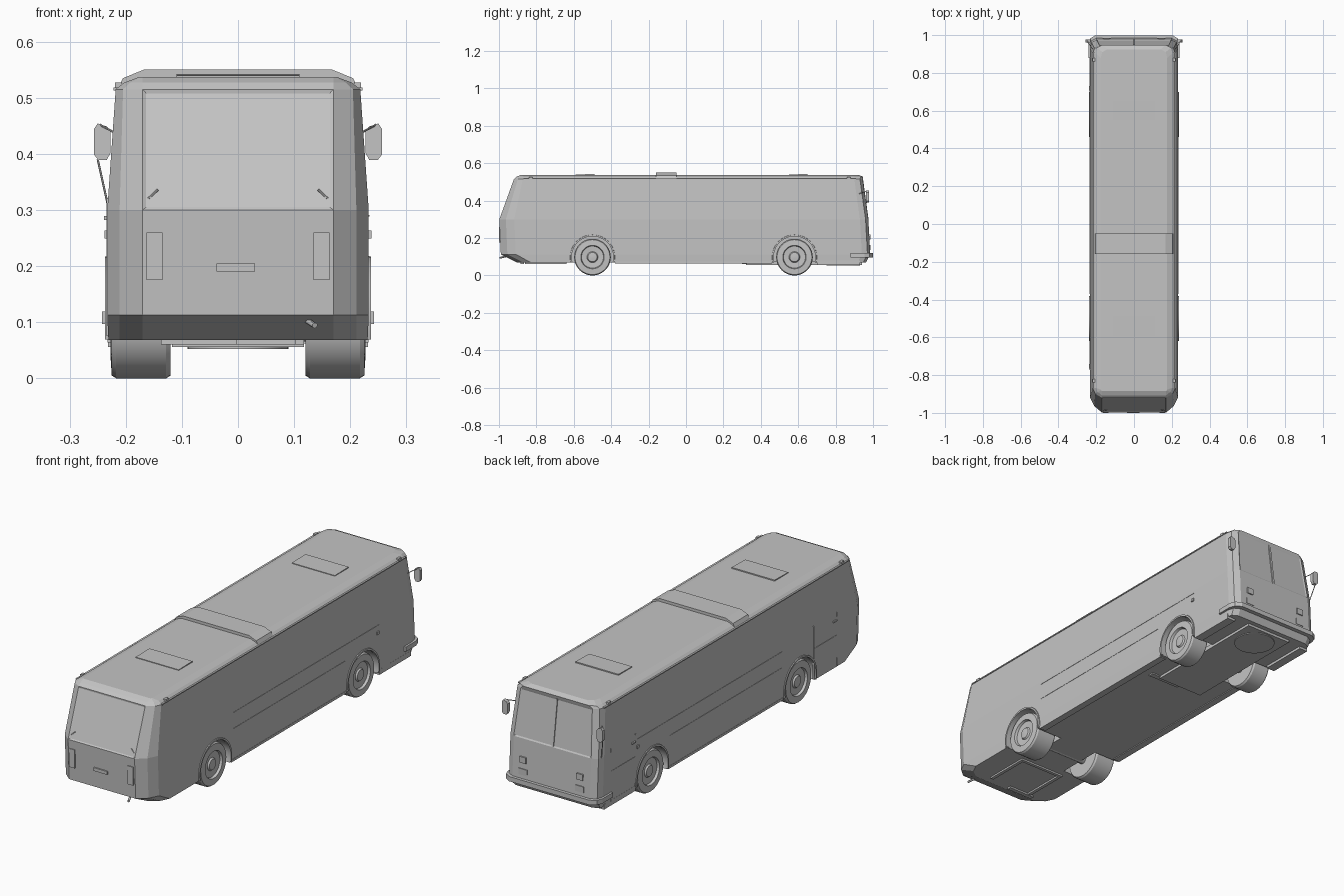
import bpy, bmesh, math
from mathutils import Matrix, Vector

if "Cube" in bpy.data.objects:
    bpy.data.objects.remove(bpy.data.objects["Cube"])

grey = bpy.data.materials.new("plain_grey")
grey.use_nodes = True
COLOUR = (0.55, 0.55, 0.55, 1)
grey.diffuse_color = COLOUR
grey.node_tree.nodes["Principled BSDF"].inputs["Base Color"].default_value = COLOUR


def finish(name, bm, smooth=False):
    bmesh.ops.recalc_face_normals(bm, faces=bm.faces)
    mesh = bpy.data.meshes.new(name)
    bm.to_mesh(mesh)
    bm.free()
    mesh.materials.append(grey)
    ob = bpy.data.objects.new(name, mesh)
    bpy.context.collection.objects.link(ob)
    if smooth:
        bpy.ops.object.select_all(action="DESELECT")
        ob.select_set(True)
        bpy.context.view_layer.objects.active = ob
        bpy.ops.object.shade_smooth_by_angle(angle=math.radians(30))
    return ob


def loft(name, rings, closed=False, smooth=False):
    """Skin equal-length rings; cap the ends unless closed."""
    bm = bmesh.new()
    vs = [[bm.verts.new(p) for p in r] for r in rings]
    n = len(vs[0])
    pairs = list(zip(vs, vs[1:])) + ([(vs[-1], vs[0])] if closed else [])
    for a, b in pairs:
        for i in range(n):
            j = (i + 1) % n
            bm.faces.new((a[i], a[j], b[j], b[i]))
    if not closed:
        bm.faces.new(vs[0])
        bm.faces.new(vs[-1])
    return finish(name, bm, smooth)


def box(name, x, y, z, tilt=0):
    bm = bmesh.new()
    c = Vector((sum(x), sum(y), sum(z))) / 2
    size = (x[1] - x[0], y[1] - y[0], z[1] - z[0])
    m = Matrix.Translation(c) @ Matrix.Rotation(tilt, 4, "X") @ Matrix.Diagonal((*size, 1))
    bmesh.ops.create_cube(bm, size=1, matrix=m)
    return finish(name, bm)


def rod(name, a, b, r, sides=12):
    a, b = Vector(a), Vector(b)
    bm = bmesh.new()
    turn = (b - a).to_track_quat("Z", "Y").to_matrix().to_4x4()
    bmesh.ops.create_cone(bm, cap_ends=True, segments=sides, radius1=r, radius2=r,
                          depth=(b - a).length, matrix=Matrix.Translation((a + b) / 2) @ turn)
    return finish(name, bm, True)


def lathe(name, profile, y, z, sides=40):
    """Spin (radius, x) points about an axle along x."""
    rings = []
    for r, x in profile:
        angles = [2 * math.pi * i / sides for i in range(sides)]
        rings.append([(x, y + r * math.cos(t), z + r * math.sin(t)) for t in angles])
    return loft(name, rings, smooth=True)


# Body shell: stacked plan outlines with faceted rear and small front corners
def outline(z, w, back, front, c):
    half = [(0.17, back), (w - 0.022 * c, back + 0.035 * c), (w, back + 0.08 * c),
            (w, front - 0.045), (w - 0.008, front - 0.015), (w - 0.035, front)]
    return [(x, y, z) for x, y in half] + [(-x, y, z) for x, y in reversed(half)]


shell = [outline(0.068, 0.231, -0.90, 0.962, 0.9), outline(0.113, 0.233, -0.99, 0.985, 1),
         outline(0.30, 0.233, -0.998, 0.975, 1), outline(0.515, 0.218, -0.92, 0.945, 0.6),
         outline(0.527, 0.203, -0.907, 0.948, 0.5), outline(0.537, 0.176, -0.885, 0.925, 0.1)]
body = loft("body", shell)

# Recess the end windows
bm = bmesh.new()
bm.from_mesh(body.data)
panes = [f for f in bm.faces if abs(f.normal.y) > 0.85 and 0.38 < f.calc_center_median().z < 0.45
         and abs(f.calc_center_median().x) < 0.01]
bmesh.ops.inset_individual(bm, faces=panes, thickness=0.009, depth=-0.003)
bm.to_mesh(body.data)
bm.free()

# Wheel wells, wheels and arch trims
WHEELS = {"rear": (-0.50, 0.12), "front": (0.58, 0.135)}
R = 0.098
for end, (y, inner) in WHEELS.items():
    for s, side in ((1, "left"), (-1, "right")):
        cutter = rod("well_cutter", (s * 0.10, y, R), (s * 0.30, y, R), 0.113, 40)
        mod = body.modifiers.new("well", "BOOLEAN")
        mod.object, mod.operation, mod.solver = cutter, "DIFFERENCE", "EXACT"
        bpy.context.view_layer.objects.active = body
        bpy.ops.object.modifier_apply(modifier=mod.name)
        bpy.data.objects.remove(cutter)

        tyre = [(R * 0.6, inner), (R * 0.95, inner), (R, inner + 0.008), (R, 0.217),
                (R * 0.95, 0.225), (R * 0.64, 0.227), (R * 0.60, 0.216),
                (R * 0.3, 0.214), (R * 0.25, 0.221), (R * 0.05, 0.223)]
        lathe(f"{end}_{side}_wheel", [(r, s * x) for r, x in tyre], y, R)

        arch = []
        for i in range(25):
            t = math.radians(-14 + 208 * i / 24)
            arch.append([(s * x, y + r * math.cos(t), R + r * math.sin(t))
                         for r, x in ((0.111, 0.222), (0.111, 0.237), (0.119, 0.237), (0.122, 0.222))])
        loft(f"{end}_{side}_arch", arch, smooth=True)
    rod(f"{end}_axle", (-0.16, y, R - 0.01), (0.16, y, R - 0.01), 0.022)

# Roof pod with sloped shoulders, and two slightly open hatches
pod = [(-0.214, 0.517), (-0.205, 0.535), (-0.168, 0.55),
       (0.168, 0.55), (0.205, 0.535), (0.214, 0.517)]
loft("roof_pod", [[(x, y, z) for x, z in pod] for y in (-0.16, -0.05)])
for name, y in (("rear", -0.54), ("front", 0.60)):
    box(f"{name}_roof_hatch", (-0.11, 0.11), (y - 0.05, y + 0.05), (0.534, 0.541), 0.02)

# Gutters, marker lights, side seams and mirrors on both sides
for s, side in ((1, "left"), (-1, "right")):
    def span(a, b):
        return tuple(sorted((s * a, s * b)))

    box(f"{side}_gutter", span(0.212, 0.222), (-0.87, 0.91), (0.513, 0.518))
    for y in (-0.83, 0.87):
        box(f"{side}_marker_light", span(0.207, 0.219), (y - 0.01, y + 0.01), (0.515, 0.527))
    box(f"{side}_belt_seam", span(0.23, 0.2345), (-0.37, 0.45), (0.213, 0.217))
    box(f"{side}_upper_seam", span(0.23, 0.2345), (-0.37, 0.70), (0.288, 0.291))
    box(f"{side}_sill", span(0.20, 0.2325), (-0.38, 0.46), (0.064, 0.075))
    box(f"{side}_front_skirt", span(0.19, 0.232), (0.70, 0.93), (0.056, 0.08))
    box(f"{side}_repeater", span(0.23, 0.238), (0.68, 0.695), (0.249, 0.263))
    # Octagonal mirror head on a thin arm
    head = [(0.227, 0.402), (0.234, 0.389), (0.249, 0.389), (0.257, 0.399),
            (0.257, 0.444), (0.250, 0.454), (0.234, 0.449), (0.227, 0.440)]
    loft(f"{side}_mirror", [[(s * x, y, z) for x, z in head] for y in (0.962, 0.978)])
    rod(f"{side}_mirror_arm", (s * 0.215, 0.92, 0.435), (s * 0.246, 0.967, 0.452), 0.002, 6)
    # Headlight clusters and rear lamps
    for dz, w in ((0.205, 0.016), (0.15, 0.022)):
        box(f"{side}_headlight", span(0.145 - w, 0.145 + w), (0.972, 0.986), (dz - 0.014, dz + 0.014))
    box(f"{side}_rear_lamp", span(0.135, 0.155 + 0.008), (-1.0, -0.985), (0.175, 0.26))
    rod(f"{side}_wiper", (s * 0.16, -0.987, 0.32), (s * 0.143, -0.984, 0.336), 0.002, 6)
rod("mirror_stay", (-0.25, 0.965, 0.39), (-0.23, 0.945, 0.30), 0.002, 6)

# Doors on the right side: thin frame seams and handles
for name, a, b, top in (("rear_door", -0.77, -0.60, 0.32), ("front_door", 0.70, 0.88, 0.32)):
    for y in (a, b):
        box(f"{name}_jamb", (-0.2345, -0.228), (y - 0.002, y + 0.002), (0.075, top))
    box(f"{name}_rail", (-0.2345, -0.228), (a, b), (0.213, 0.216))
    box(f"{name}_handle", (-0.239, -0.23), (a + 0.006, a + 0.03), (0.282, 0.289))

# Windscreen centre post
post = [[(x, y + d, z) for x, d in ((-0.005, -0.006), (0.005, -0.006), (0.005, 0.001), (-0.005, 0.001))]
        for y, z in ((0.975, 0.30), (0.946, 0.513))]
loft("windscreen_post", post)

# Wrap-around front bumper
path = [(0.242, 0.88), (0.242, 0.955), (0.232, 0.982), (0.205, 0.999)]
path += [(-x, y) for x, y in reversed(path)]
bumper = []
for x, y in path:
    ix, iy = x * 0.93, y - (0.02 if y > 0.96 else 0)
    bumper.append([(x, y, 0.097), (x, y, 0.119), (ix, iy, 0.119), (ix, iy, 0.097)])
loft("front_bumper", bumper)

# Rear number plate mount, exhaust and lower ledges
box("rear_plate", (-0.038, 0.03), (-1.0, -0.985), (0.19, 0.205))
rod("exhaust", (0.115, -0.94, 0.108), (0.137, -0.995, 0.094), 0.005)

# Underside: floor pan, spare disc, cross members and chassis rails
box("front_floor_pan", (-0.118, 0.118), (0.32, 0.94), (0.056, 0.075))
rod("underside_disc", (0, 0.84, 0.052), (0, 0.84, 0.06), 0.09, 32)
box("left_cross_member", (0, 0.163), (0.30, 0.325), (0.062, 0.077))
box("right_cross_member", (-0.137, -0.002), (-0.885, -0.865), (0.06, 0.08))
for x in (-0.11, 0.11):
    box("engine_rail", (x - 0.008, x + 0.008), (-0.86, -0.64), (0.06, 0.075))
box("engine_cross_rail", (-0.11, 0.11), (-0.655, -0.64), (0.06, 0.075))
